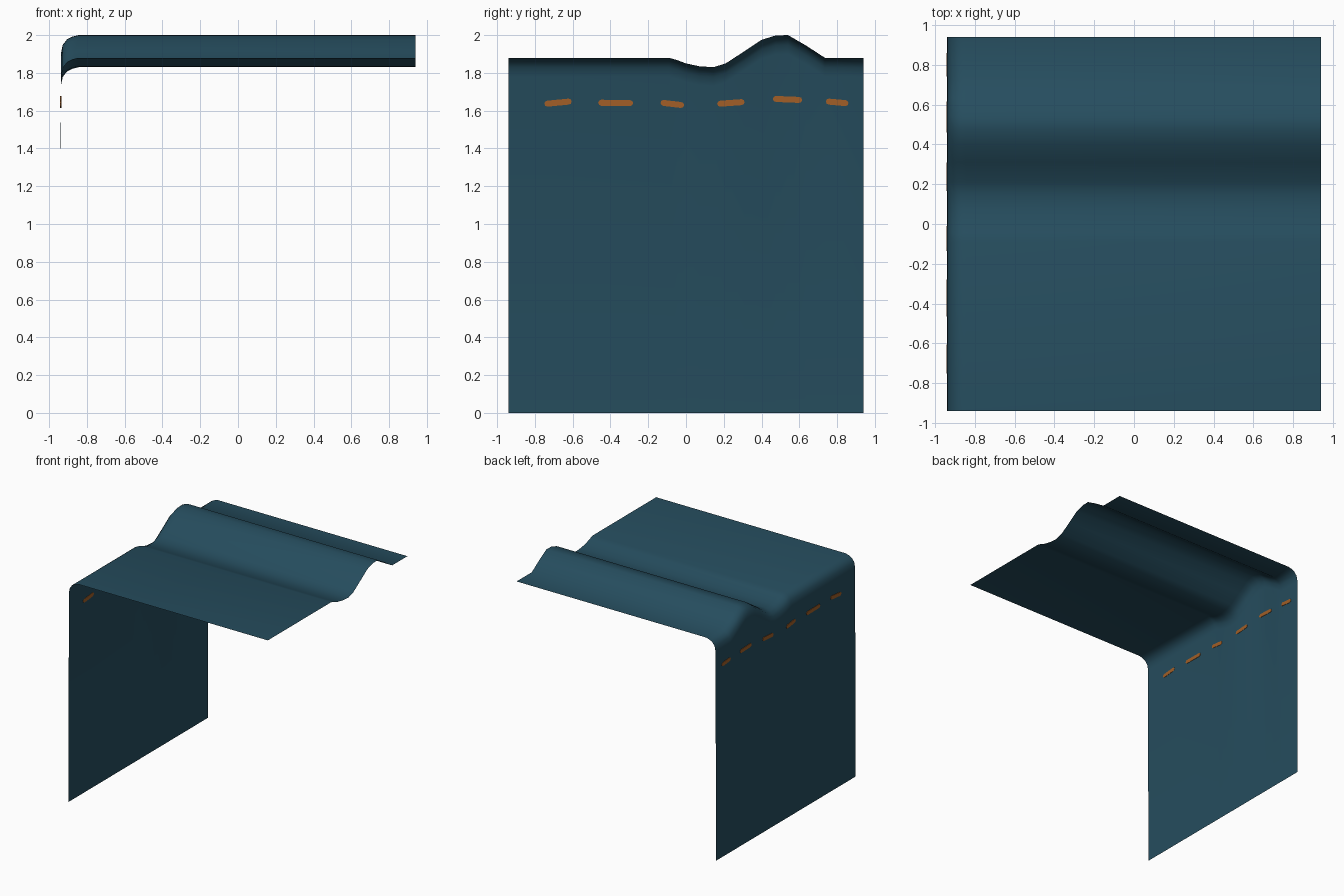
import bpy, math

if "Cube" in bpy.data.objects:
    bpy.data.objects.remove(bpy.data.objects["Cube"])

def material(name, rgb):
    m = bpy.data.materials.new(name)
    m.diffuse_color = (*rgb, 1)
    m.use_nodes = True
    m.node_tree.nodes["Principled BSDF"].inputs["Base Color"].default_value = m.diffuse_color
    return m

def make(name, verts, faces, mat):
    me = bpy.data.meshes.new(name)
    me.from_pydata(verts, [], faces)
    me.materials.append(mat)
    ob = bpy.data.objects.new(name, me)
    bpy.context.collection.objects.link(ob)
    return ob

blue = material("deep_blue", (0.019, 0.074, 0.112))
orange = material("rust_orange", (0.36, 0.112, 0.02))

# Folded sheet: wavy top profile (y, z), rounded fold, then a wall to the ground
wave = [(-0.94, 1.88), (-0.09, 1.88), (-0.045, 1.867), (0, 1.85), (0.07, 1.835),
        (0.145, 1.83), (0.21, 1.85), (0.31, 1.915), (0.40, 1.975), (0.475, 1.998),
        (0.54, 2.0), (0.635, 1.945), (0.735, 1.88), (0.94, 1.88)]
fold = [(0.94, 0), (-0.845, 0), (-0.877, -0.008), (-0.905, -0.022),
        (-0.928, -0.052), (-0.938, -0.10)]
verts, faces = [], []
for y, z in wave:
    verts += [(x, y, z + dz) for x, dz in fold] + [(-0.94, y, 0)]
n = len(fold) + 1
for i in range(len(wave) - 1):
    for j in range(n - 1):
        a = i * n + j
        faces.append((a, a + n, a + n + 1, a + 1))
sheet = make("folded_sheet", verts, faces, blue)
bpy.context.view_layer.objects.active = sheet
sheet.select_set(True)
bpy.ops.object.shade_smooth_by_angle(angle=math.radians(35))

# Stitches: thin rounded dashes showing on both sides of the wall
def stitch(i, y0, z0, y1, z1, half=0.016, t=0.003):
    ring = []
    for cy, cz, start in ((y1 - half, z1, -90), (y0 + half, z0, 90)):
        for k in range(5):
            a = math.radians(start + 45 * k)
            ring.append((cy + half * math.cos(a), cz + half * math.sin(a)))
    m = len(ring)
    # the wall leans very slightly towards the ground line
    v = [(-0.9385 + s * t, y, z) for s in (-1, 1) for y, z in ring]
    f = [tuple(range(m - 1, -1, -1)), tuple(range(m, 2 * m))]
    f += [(k, (k + 1) % m, m + (k + 1) % m, m + k) for k in range(m)]
    make(f"stitch_{i}", v, f, orange)

dashes = [(-0.75, 1.637, -0.605, 1.648), (-0.465, 1.642, -0.28, 1.640),
          (-0.135, 1.641, -0.01, 1.630), (0.165, 1.637, 0.31, 1.645),
          (0.46, 1.662, 0.615, 1.657), (0.74, 1.648, 0.86, 1.640)]
for i, d in enumerate(dashes):
    stitch(i + 1, *d)
